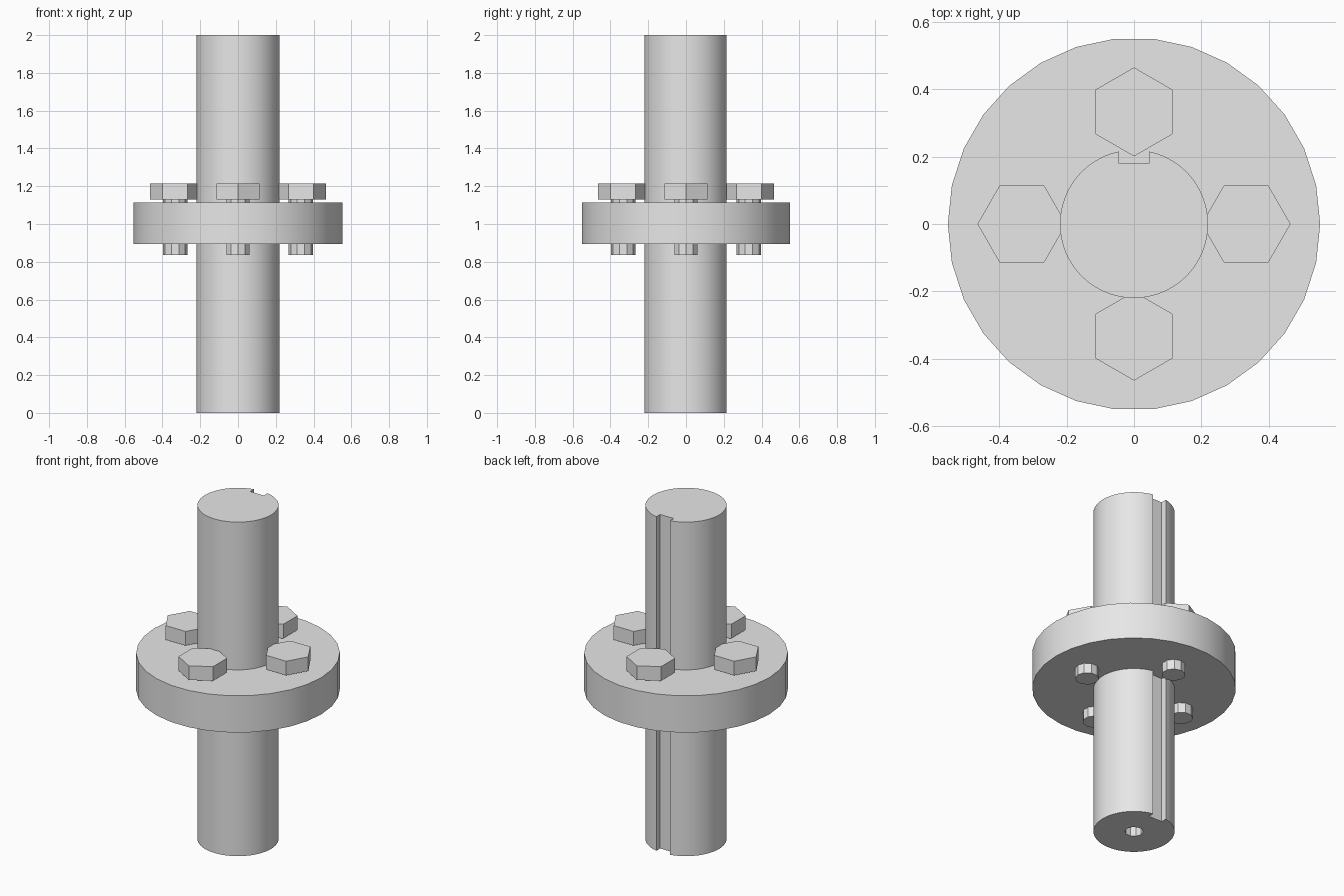
import bpy
import math

cube = bpy.data.objects.get("Cube")
if cube:
    bpy.data.objects.remove(cube, do_unlink=True)

GREY = (0.8, 0.8, 0.8, 1)
steel = bpy.data.materials.new("plain grey steel")
steel.use_nodes = True
steel.diffuse_color = GREY
steel.node_tree.nodes["Principled BSDF"].inputs["Base Color"].default_value = GREY


def ring(radius, sides, cx=0, cy=0, turn=0):
    """Regular polygon outline, counter-clockwise."""
    angles = [turn + math.tau * i / sides for i in range(sides)]
    return [(cx + radius * math.cos(a), cy + radius * math.sin(a)) for a in angles]


def prism(name, outline, bottom, top):
    """Extrude an outline upright between two heights."""
    n = len(outline)
    verts = [(x, y, z) for z in (bottom, top) for x, y in outline]
    faces = [tuple(reversed(range(n))), tuple(range(n, 2 * n))]
    faces += [(i, (i + 1) % n, n + (i + 1) % n, n + i) for i in range(n)]
    mesh = bpy.data.meshes.new(name)
    mesh.from_pydata(verts, [], faces)
    mesh.materials.append(steel)
    obj = bpy.data.objects.new(name, mesh)
    bpy.context.collection.objects.link(obj)
    return obj


def activate(obj):
    bpy.ops.object.select_all(action='DESELECT')
    obj.select_set(True)
    bpy.context.view_layer.objects.active = obj


# Shaft: round profile with a keyway cut along the back
radius, half_key, key_floor = 0.22, 0.045, 0.18
gap = math.asin(half_key / radius)
start, sweep, steps = math.pi / 2 + gap, math.tau - 2 * gap, 60
profile = [(radius * math.cos(start + sweep * i / steps),
            radius * math.sin(start + sweep * i / steps)) for i in range(steps + 1)]
profile += [(half_key, key_floor), (-half_key, key_floor)]
shaft = prism("shaft", profile, 0, 2)

# Centre hole in the lower end
drill = prism("centre_hole_cutter", ring(0.05, 10), -0.1, 0.25)
drill.hide_render = True
cut = shaft.modifiers.new("centre hole", 'BOOLEAN')
cut.operation = 'DIFFERENCE'
cut.solver = 'EXACT'
cut.object = drill
activate(shaft)
bpy.ops.object.modifier_apply(modifier=cut.name)
bpy.data.objects.remove(drill, do_unlink=True)

# Flange disc
flange = prism("flange", ring(0.553, 30), 0.895, 1.115)

# Four bolts, each with a hexagonal head and a faceted shank
for i, side in enumerate(("left", "back", "right", "front")):
    turn = i * math.pi / 2
    x, y = 0.333 * math.cos(turn), 0.333 * math.sin(turn)
    prism(side + "_bolt_head", ring(0.132, 6, x, y, turn), 1.13, 1.215)
    prism(side + "_bolt_shank", ring(0.065, 10, x, y, turn), 0.835, 1.13)

# Smooth the round walls, keep the rims sharp
for obj in (shaft, flange):
    activate(obj)
    bpy.ops.object.shade_smooth_by_angle(angle=math.radians(30))
